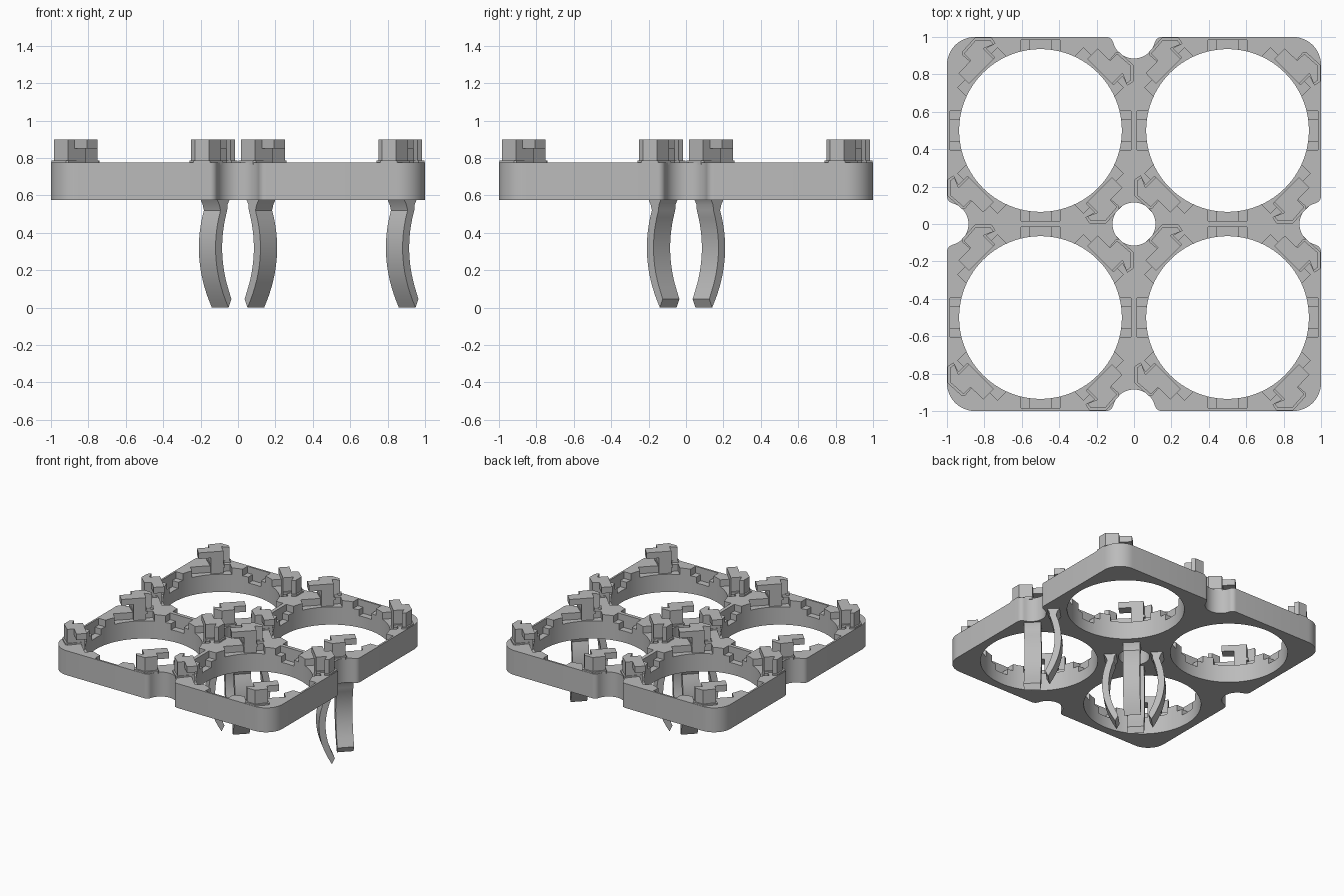
import bpy, bmesh, math
from mathutils import Matrix, Vector

if "Cube" in bpy.data.objects:
    bpy.data.objects.remove(bpy.data.objects["Cube"])

GREY = bpy.data.materials.new("plain grey")
GREY.diffuse_color = (0.5, 0.5, 0.5, 1)
GREY.use_nodes = True
GREY.node_tree.nodes["Principled BSDF"].inputs["Base Color"].default_value = GREY.diffuse_color
CELLS = [(sx * 0.5, sy * 0.5) for sx in (-1, 1) for sy in (-1, 1)]
BOTTOM, TOP = 0.575, 0.775


def prism(bm, pts, z0, z1, m=Matrix()):
    """Extrude a 2D outline between two heights, then transform it."""
    lo = [bm.verts.new(m @ Vector((x, y, z0))) for x, y in pts]
    hi = [bm.verts.new(m @ Vector((x, y, z1))) for x, y in pts]
    bm.faces.new(lo[::-1])
    bm.faces.new(hi)
    n = len(pts)
    for i in range(n):
        j = (i + 1) % n
        bm.faces.new((lo[i], lo[j], hi[j], hi[i]))


def make(name, bm):
    bmesh.ops.recalc_face_normals(bm, faces=bm.faces[:])
    me = bpy.data.meshes.new(name)
    bm.to_mesh(me)
    bm.free()
    me.materials.append(GREY)
    ob = bpy.data.objects.new(name, me)
    bpy.context.collection.objects.link(ob)
    return ob


def arc(cx, cy, r, a0, a1, n):
    return [(cx + r * math.cos(math.radians(a0 + (a1 - a0) * i / n)),
             cy + r * math.sin(math.radians(a0 + (a1 - a0) * i / n))) for i in range(n + 1)]


def place(x, y, deg):
    return Matrix.Translation((x, y, 0)) @ Matrix.Rotation(math.radians(deg), 4, 'Z')


def box(x0, x1, w):
    return [(x0, -w), (x1, -w), (x1, w), (x0, w)]


# Plate outline: rounded corner and edge notch, repeated on four sides
f, nr = 0.04, 0.115
xf = math.sqrt((nr + f) ** 2 - f ** 2)
a = math.degrees(math.atan2(f, xf))
side = (arc(-0.85, -0.85, 0.15, 180, 270, 12)
        + arc(-xf, -1 + f, f, -90, -a, 6)
        + arc(0, -1, nr, 180 - a, a, 20)[1:-1]
        + arc(xf, -1 + f, f, 180 + a, 270, 6))
outline = []
for k in range(4):
    rot = Matrix.Rotation(k * math.pi / 2, 2)
    outline += [tuple(rot @ Vector(p)) for p in side]
bm = bmesh.new()
prism(bm, outline, BOTTOM, TOP)
plate = make("plate", bm)

# Cutters: round holes, narrow deep slots, wide shallow slots
holes, deep, wide = bmesh.new(), bmesh.new(), bmesh.new()
prism(holes, arc(0, 0, nr, 0, 352.5, 47), 0.4, 1)
for cx, cy in CELLS:
    prism(holes, arc(cx, cy, 0.435, 0, 356.25, 95), 0.4, 1)
    for k in range(4):
        prism(deep, box(0.38, 0.485, 0.057), 0.67, 1, place(cx, cy, 90 * k))
        prism(wide, box(0.38, 0.485, 0.104), 0.72, 1, place(cx, cy, 90 * k))
        prism(wide, box(0.38, 0.475, 0.15), 0.72, 1, place(cx, cy, 90 * k + 45))
cutters = [make(n, b) for n, b in (("hole_cutter", holes), ("deep_slot_cutter", deep),
                                   ("wide_slot_cutter", wide))]
for c in cutters:
    c.hide_render = True
    mod = plate.modifiers.new(c.name, 'BOOLEAN')
    mod.operation, mod.solver, mod.object = 'DIFFERENCE', 'EXACT', c
bpy.context.view_layer.update()
dg = bpy.context.evaluated_depsgraph_get()
cut = bpy.data.meshes.new_from_object(plate.evaluated_get(dg))
plate.modifiers.clear()
plate.data = cut
for c in cutters:
    bpy.data.objects.remove(c)

# Hooks: bent post with an overhanging tab, four per cell in a pinwheel
post = [(.316, .316), (.373, .373), (.41, .41), (.485, .345), (.485, .27),
        (.46, .25), (.438, .306), (.382, .25)]
base = [(.316, .316), (.405, .42), (.42, .42), (.497, .35), (.497, .262),
        (.465, .24), (.438, .29), (.39, .242)]
tab = [(.25, .382), (.307, .438), (.373, .373), (.316, .316)]
bm = bmesh.new()
for cx, cy in CELLS:
    for k in range(4):
        m = place(cx, cy, 90 * k)
        prism(bm, post, 0.7, 0.9, m)
        prism(bm, base, 0.765, 0.787, m)
        prism(bm, tab, 0.85, 0.9, m)
make("strip_hooks", bm)

# Bowed clip legs: side profile (radius, height) extruded across its width
def radius(z):
    return 0.233 - 0.96 * (z - 0.32) ** 2


zs = [0.52 * i / 14 for i in range(15)]
outer = [(radius(z), z) for z in zs] + [(0.204, 0.55), (0.222, 0.58)]
inner = [(radius(z) - 0.05, z) for z in zs if z > 0.06]
inner = [(0.113, 0.045)] + inner + [(0.142, 0.55), (0.125, 0.58)]
profile = outer + inner[::-1]
upright = Matrix.Rotation(math.pi / 2, 4, 'X')
legs = [(0, 0, d) for d in (45, 135, 225, 315)] + [(1, 0, 135), (1, 0, 225)]
bm = bmesh.new()
for x, y, d in legs:
    prism(bm, profile, -0.063, 0.063, place(x, y, d) @ upright)
make("clip_legs", bm)

bpy.ops.object.select_all(action='DESELECT')
for name in ("plate", "clip_legs"):
    bpy.data.objects[name].select_set(True)
bpy.context.view_layer.objects.active = plate
bpy.ops.object.shade_smooth_by_angle(angle=math.radians(30))
